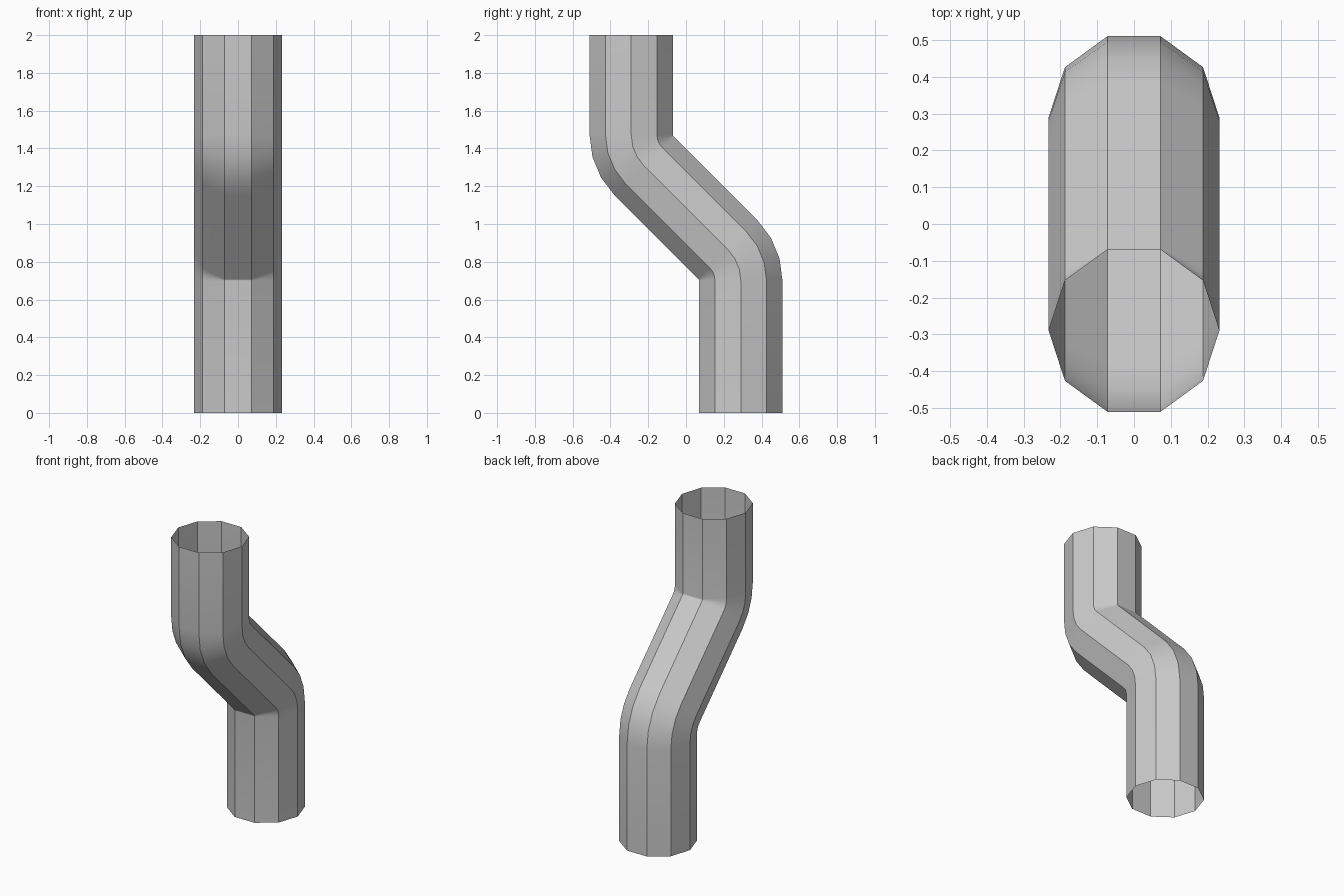
import bpy, bmesh
from math import sin, cos, pi, radians

if "Cube" in bpy.data.objects:
    bpy.data.objects.remove(bpy.data.objects["Cube"])

SIDES, R, OFFSET = 10, 0.232, 0.29      # tube section and sideways offset
LOW, HIGH, TOP = 0.70, 1.472, 2.0       # bend pivot heights and top
STEPS = 3                               # segments in each 45 degree bend

# Centre line as (y, z, tilt): straight, bend, slope, bend back, straight
path = [(OFFSET, 0.0, 0.0)]
angles = [radians(45 * i / STEPS) for i in range(STEPS + 1)]
pivot = OFFSET - R
for a in angles:
    path.append((pivot + R * cos(a), LOW + R * sin(a), a))
for a in reversed(angles):
    path.append((-pivot - R * cos(a), HIGH - R * sin(a), a))
path.append((-OFFSET, TOP, 0.0))

# Open-ended ten-sided pipe swept along the centre line
bm = bmesh.new()
rings = []
for y, z, a in path:
    ring = []
    for i in range(SIDES):
        t = 2 * pi * i / SIDES
        n = R * sin(t)
        ring.append(bm.verts.new((R * cos(t), y + n * cos(a), z + n * sin(a))))
    rings.append(ring)
for lo, hi in zip(rings, rings[1:]):
    for i in range(SIDES):
        j = (i + 1) % SIDES
        bm.faces.new((lo[i], lo[j], hi[j], hi[i]))

mesh = bpy.data.meshes.new("offset_pipe")
bm.to_mesh(mesh)
bm.free()
pipe = bpy.data.objects.new("offset_pipe", mesh)
bpy.context.collection.objects.link(pipe)

# Smooth along the bends, crisp between the ten sides
bpy.context.view_layer.objects.active = pipe
pipe.select_set(True)
bpy.ops.object.shade_smooth_by_angle(angle=radians(30))
